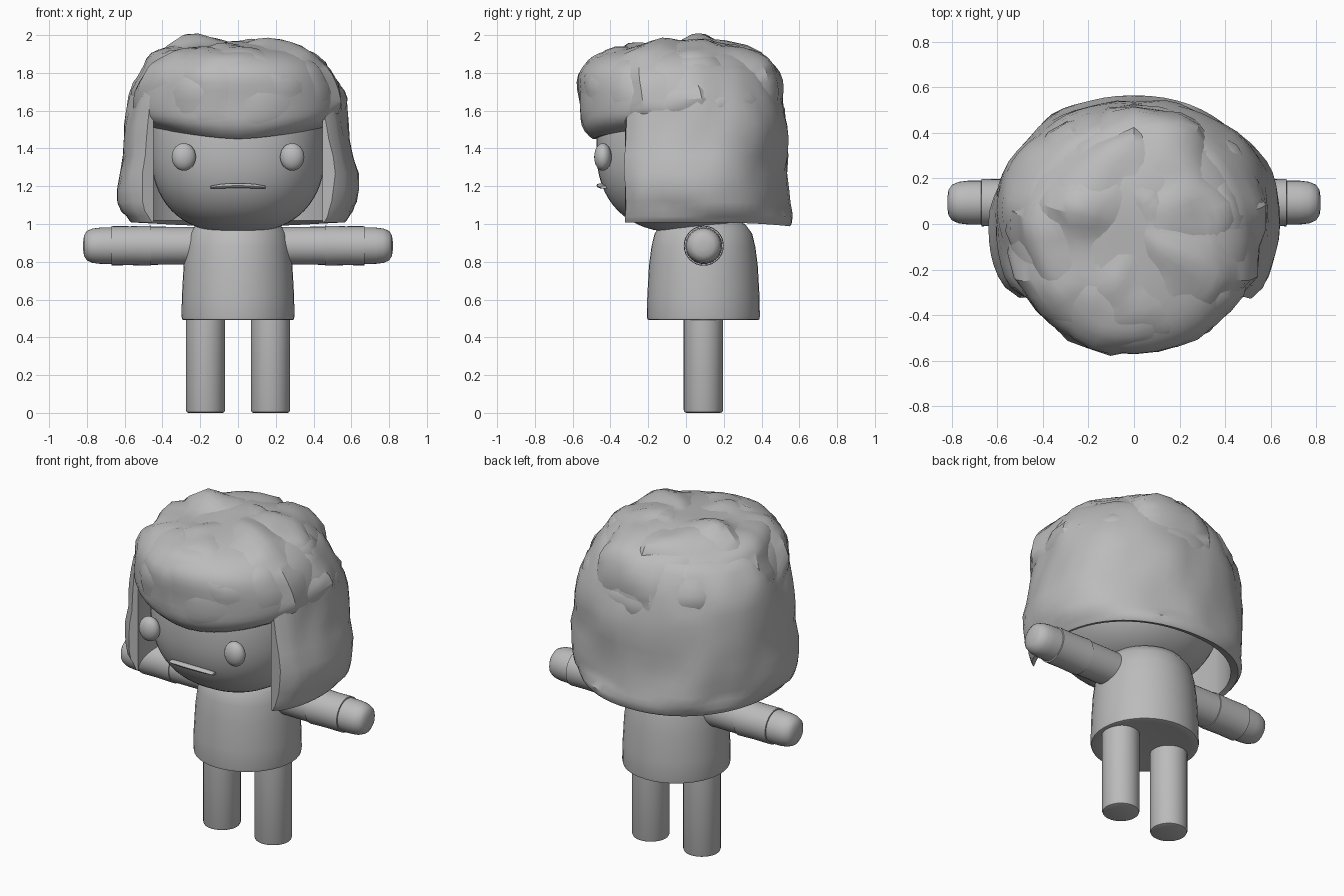
import bpy, bmesh, math
from mathutils import Vector, noise

if "Cube" in bpy.data.objects:
    bpy.data.objects.remove(bpy.data.objects["Cube"])

grey = bpy.data.materials.new("plain grey")
grey.diffuse_color = (0.5, 0.5, 0.5, 1)
grey.use_nodes = True
grey.node_tree.nodes["Principled BSDF"].inputs["Base Color"].default_value = grey.diffuse_color


def finish(name, bm, angle=40):
    bmesh.ops.recalc_face_normals(bm, faces=bm.faces)
    me = bpy.data.meshes.new(name)
    bm.to_mesh(me)
    bm.free()
    me.materials.append(grey)
    ob = bpy.data.objects.new(name, me)
    bpy.context.collection.objects.link(ob)
    bpy.ops.object.select_all(action='DESELECT')
    bpy.context.view_layer.objects.active = ob
    ob.select_set(True)
    bpy.ops.object.shade_smooth_by_angle(angle=math.radians(angle))
    return ob


def loft(bm, rings):
    """Skin a list of closed point rings and cap both ends."""
    vs = [[bm.verts.new(p) for p in r] for r in rings]
    n = len(vs[0])
    for a, b in zip(vs, vs[1:]):
        for i in range(n):
            j = (i + 1) % n
            bm.faces.new((a[i], a[j], b[j], b[i]))
    bm.faces.new(vs[0])
    bm.faces.new(vs[-1])


def lathe(name, profile, axis='z', centre=(0, 0, 0), n=32, side=1):
    """Turn (radius, distance) points about an axis."""
    bm = bmesh.new()
    rings = []
    for r, h in profile:
        ring = []
        for i in range(n):
            a = math.tau * i / n
            u, v = r * math.cos(a), r * math.sin(a)
            p = Vector((u, v, h)) if axis == 'z' else Vector((side * h, u, v))
            ring.append(p + Vector(centre))
        rings.append(ring)
    loft(bm, rings)
    return finish(name, bm)


def power(c, e):
    return math.copysign(abs(c) ** e, c)


def smooth_rows(rows, steps):
    """Catmull-Rom between the rows of a profile table."""
    out = []
    for k in range(len(rows) - 1):
        q = [rows[min(max(k + d, 0), len(rows) - 1)] for d in (-1, 0, 1, 2)]
        for s in range(steps):
            t = s / steps
            out.append([0.5 * (2 * b + (c - a) * t + (2 * a - 5 * b + 4 * c - d) * t * t
                               + (3 * b - a - 3 * c + d) * t ** 3) for a, b, c, d in zip(*q)])
    return out + [list(rows[-1])]


# Tuft peaks on the hair outline
tufts = [Vector(p) for p in ((-0.25, 0.08, 1.95), (0.12, 0.1, 1.96), (0.43, 0.05, 1.85), (-0.42, 0.0, 1.84),
                             (0.55, 0.05, 1.68), (-0.53, 0.05, 1.72))]


def rough(p, amount, seed, peak=0.0):
    """Push a hair point out or in, for a chunky tousled surface."""
    p = Vector(p)
    d = Vector((p.x, p.y, (p.z - 1.45) * 0.9)).normalized()
    s = Vector((seed * 7.3, seed * 3.1, seed))
    v = noise.noise(p * 3.6 + s) + 0.35 * noise.noise(p * 8 + s)
    bump = sum(math.exp(-((p - t).length / 0.085) ** 2) for t in tufts)
    return p + d * (v * amount + peak * bump)


# Head: rounded block
bm = bmesh.new()
rings = []
for j in range(1, 32):
    ph = -math.pi / 2 + math.pi * j / 32
    cz, sz = power(math.cos(ph), 0.8), power(math.sin(ph), 0.86)
    rings.append([(0.463 * cz * power(math.cos(a), 0.9), 0.475 * cz * power(math.sin(a), 0.9),
                   1.405 + 0.445 * sz) for a in (math.tau * i / 48 for i in range(48))])
loft(bm, rings)
for v in bm.verts:
    if v.co.z < 1.4:
        v.co.z = 1.4 + (v.co.z - 1.4) * 1.015
finish("head", bm)

# Body, with a small rounded hem
lathe("body", [(0.25, 0.497), (0.285, 0.491), (0.296, 0.495), (0.299, 0.51), (0.297, 0.62), (0.288, 0.78),
               (0.275, 0.88), (0.258, 0.95), (0.22, 1.0), (0.15, 1.03), (0.05, 1.04)],
      centre=(0, 0.092, 0), n=40)

# Limbs and eyes, mirrored
for s, tag in ((-1, "left"), (1, "right")):
    lathe(tag + "_leg", [(0.09, 0.0), (0.1, 0.004), (0.104, 0.015), (0.104, 0.52)],
          centre=(s * 0.172, 0.092, 0))
    arm = (0, 0.094, 0.885)
    lathe(tag + "_sleeve", [(0.099, 0.18), (0.101, 0.46)], 'x', arm, side=s)
    lathe(tag + "_forearm", [(0.09, 0.458), (0.106, 0.46), (0.103, 0.57), (0.104, 0.67), (0.09, 0.672)],
          'x', arm, side=s)
    lathe(tag + "_hand", [(0.097, 0.66), (0.096, 0.73), (0.091, 0.77), (0.078, 0.8), (0.055, 0.815),
                          (0.02, 0.82)], 'x', arm, side=s)
    bm = bmesh.new()
    bmesh.ops.create_uvsphere(bm, u_segments=24, v_segments=16, radius=1)
    for v in bm.verts:
        v.co = Vector((s * 0.287 + v.co.x * 0.064, -0.44 + v.co.y * 0.046, 1.355 + v.co.z * 0.073))
    finish(tag + "_eye", bm)

# Mouth: thin bar following the face
bm = bmesh.new()
rings = []
for i in range(17):
    x = -0.145 + 0.29 * i / 16
    r = 0.013 * max(0.35, (1 - (x / 0.145) ** 4)) ** 0.5
    y = -0.452 + 0.9 * x * x
    rings.append([(x, y + 0.022 * math.cos(a), 1.203 - 0.4 * x * x + r * math.sin(a))
                  for a in (math.tau * k / 10 for k in range(10))])
loft(bm, rings)
finish("mouth", bm)

# Hair crown: overlapping shaggy layers (z, half width, front depth, back depth)
crown = [(1.47, 0.43, 0.46, 0.47), (1.45, 0.455, 0.495, 0.49), (1.52, 0.535, 0.555, 0.51),
         (1.65, 0.555, 0.565, 0.515), (1.78, 0.51, 0.57, 0.465), (1.87, 0.435, 0.52, 0.38),
         (1.925, 0.33, 0.42, 0.28), (1.955, 0.16, 0.24, 0.14), (1.96, 0.02, 0.04, 0.0)]
for layer, (amount, shrink) in enumerate(((0.008, 0.995), (0.07, 0.985), (0.08, 0.98))):
    bm = bmesh.new()
    rings = []
    for z, rx, f, b in smooth_rows(crown, 3):
        ring = []
        for i in range(36):
            a = math.tau * i / 36
            c, sn = power(math.cos(a), 0.94), power(math.sin(a), 0.94)
            y = (b - f) / 2 + sn * (b + f) / 2
            k = amount * min(1, max(0, (z - 1.47) / 0.2)) * (0.6 if y < -0.3 else 1)
            # the fringe hem rises towards its corners
            lift = 0.06 * min(1, abs(c)) ** 1.5 * max(0, min(1, (1.62 - z) / 0.15))
            # the crown peaks behind the middle
            tilt = 0.05 * y * max(0, (z - 1.8) / 0.16)
            ring.append(rough((rx * c * shrink, y * shrink, z + lift + tilt), k, layer + 1,
                              0.03 if layer else 0.0))
        rings.append(ring)
    loft(bm, rings)
    finish("hair_crown_%d" % (layer + 1), bm, 30)

# Hair curtain: open shell round the sides and back (z, half width, back depth, unused)
curtain = [(1.008, 0.565, 0.55, 0), (1.04, 0.59, 0.565, 0), (1.12, 0.625, 0.545, 0), (1.27, 0.63, 0.53, 0),
           (1.45, 0.605, 0.54, 0), (1.6, 0.58, 0.53, 0), (1.74, 0.535, 0.475, 0), (1.84, 0.46, 0.41, 0),
           (1.86, 0.38, 0.34, 0)]
bm = bmesh.new()
start, n = math.radians(-34), 44
columns = []
for i in range(n + 1):
    a = start + (math.pi - 2 * start) * i / n
    c, sn = power(math.cos(a), 0.92), power(math.sin(a), 0.92)
    # the two front edges are rounded in towards the face
    edge = 0.955 if i in (0, n) else 1.0
    outer = []
    for z, rx, yb, _ in smooth_rows(curtain, 2):
        front = 0.55 * min(1, yb / 0.5)
        hem = -0.02 * max(0, sn) ** 3 if z < 1.02 else 0
        outer.append(rough((rx * c * edge, (yb if sn > 0 else front) * sn, z + hem),
                           0.035 if z > 1.04 else 0.0, 5, 0.02))
    inner = [Vector(((0.54 if sn > 0 else 0.53) * c, (0.49 if sn > 0 else 0.55) * sn, z))
             for z in (1.55, 1.3, 1.018)]
    inner.insert(0, Vector((0.36 * c, 0.32 * sn, 1.8)))
    columns.append(outer + inner)
loft(bm, columns)
finish("hair_curtain", bm, 40)
